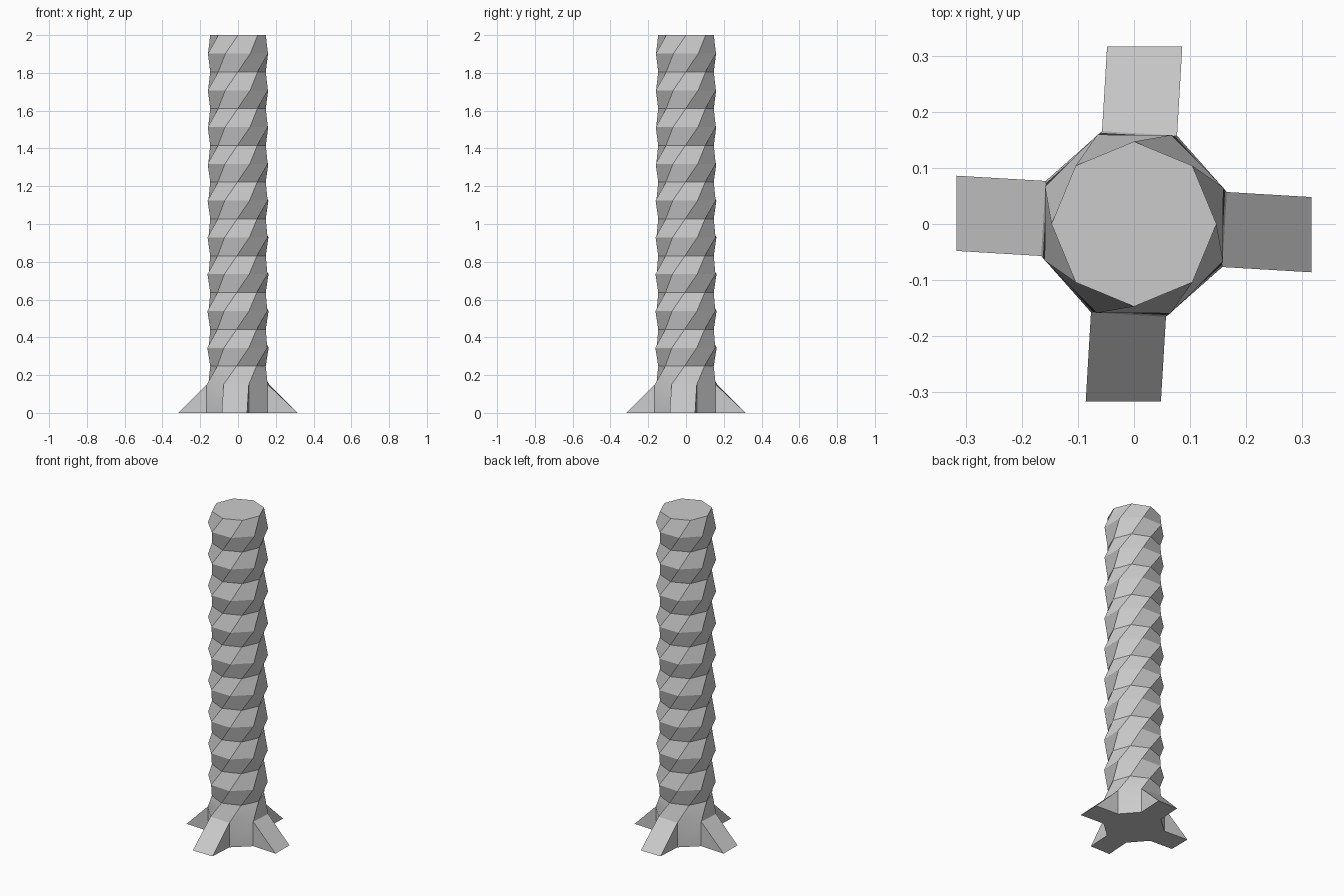
import bpy, bmesh
from math import radians, cos, sin

if "Cube" in bpy.data.objects:
    bpy.data.objects.remove(bpy.data.objects["Cube"])

SIDES, STEPS = 8, 19
Z_FOOT, Z_TOP = 0.15, 2.0
START, TWIST = 19.0, 431.0 / 19   # degrees: foot angle and turn per ring

bm = bmesh.new()


def ring(z, r, deg):
    return [bm.verts.new((r * cos(radians(deg + 45 * i)), r * sin(radians(deg + 45 * i)), z))
            for i in range(SIDES)]


# Twisted octagonal shaft: alternate rings bulge and pinch
base = ring(0, 0.175, START)
rings = [ring(Z_FOOT, 0.175, START)]
for j in range(1, STEPS + 1):
    z = Z_FOOT + (Z_TOP - Z_FOOT) * j / STEPS
    rings.append(ring(z, 0.147 if j % 2 else 0.172, START + TWIST * j))
for a, b in zip(rings, rings[1:]):
    for i in range(SIDES):
        n = (i + 1) % SIDES
        bm.faces.new((a[i], a[n], b[n], b[i])).smooth = True
bm.faces.new(rings[-1])

# Foot: plain octagon with a sloping wedge on every second side
foot = rings[0]
outline = []
for i in range(SIDES):
    n = (i + 1) % SIDES
    outline.append(base[i])
    if i % 2 == 0:
        bm.faces.new((base[i], base[n], foot[n], foot[i]))
        continue
    q = radians(45 * (i + 1))   # direction of this wedge
    p, s = [bm.verts.new((0.316 * cos(q) - w * sin(q), 0.316 * sin(q) + w * cos(q), 0))
            for w in (-0.086, 0.048)]
    bm.faces.new((p, s, foot[n], foot[i]))
    bm.faces.new((base[i], p, foot[i]))
    bm.faces.new((s, base[n], foot[n]))
    outline += [p, s]
bm.faces.new(outline[::-1])

bmesh.ops.recalc_face_normals(bm, faces=bm.faces)
mesh = bpy.data.meshes.new("twisted_column")
bm.to_mesh(mesh)
bm.free()
column = bpy.data.objects.new("twisted_column", mesh)
bpy.context.collection.objects.link(column)
bpy.context.view_layer.objects.active = column
column.select_set(True)
bpy.ops.object.shade_smooth_by_angle(angle=radians(30))
